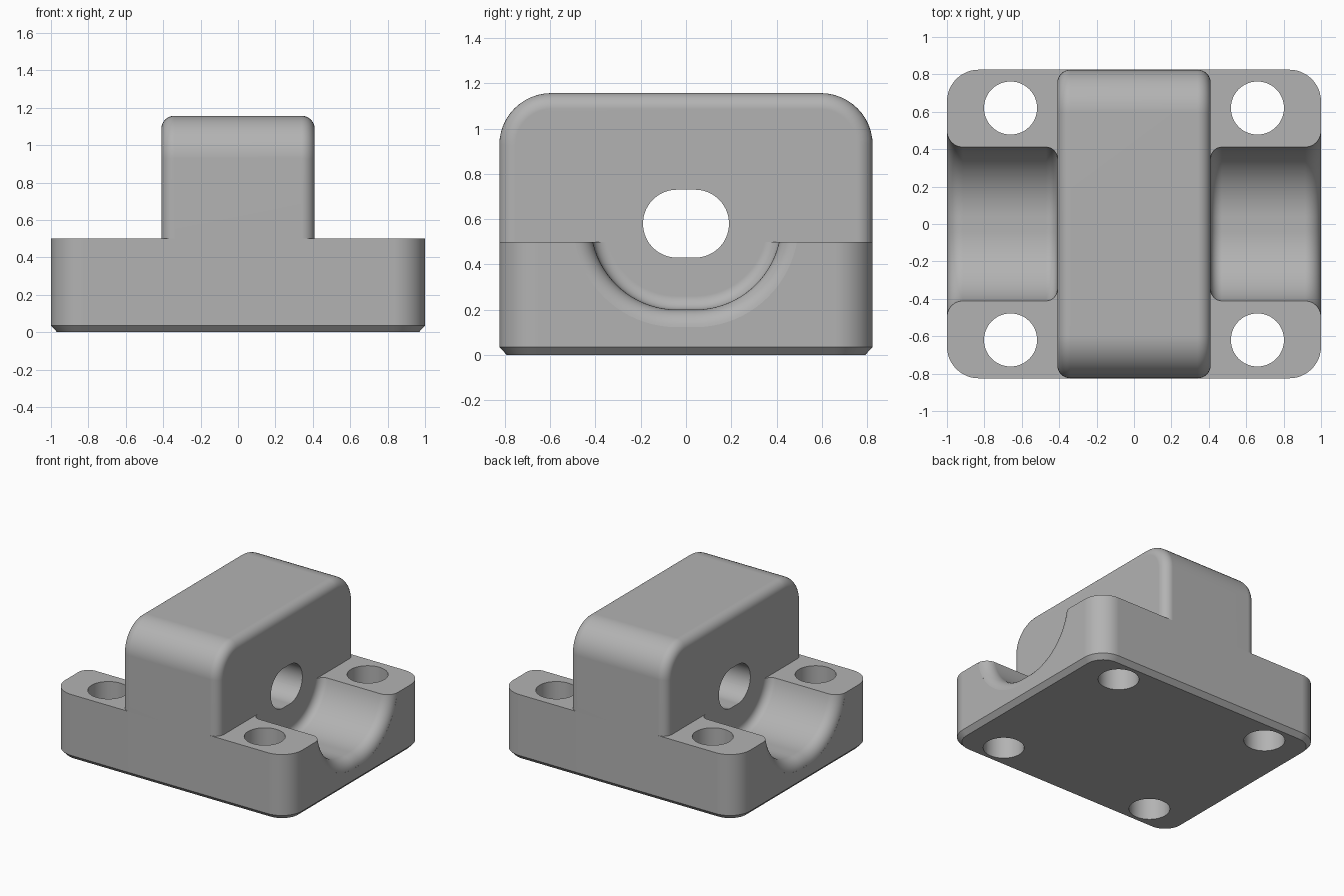
import bpy
import bmesh
from math import sin, cos, pi, radians, sqrt

if "Cube" in bpy.data.objects:
    bpy.data.objects.remove(bpy.data.objects["Cube"])

HALF_X, HALF_Y, DECK, TOP = 1.0, 0.825, 0.5, 1.157
BLOCK_X = 0.41          # half width of the upright block
BORE_Z = 0.58           # height of the slotted bore axis

grey = bpy.data.materials.new("plain_grey")
grey.use_nodes = True
colour = (0.45, 0.45, 0.45, 1)
grey.diffuse_color = colour
grey.node_tree.nodes["Principled BSDF"].inputs["Base Color"].default_value = colour


def arc(cu, cv, r, start, steps=12, sweep=pi / 2):
    return [(cu + r * cos(start + sweep * i / steps),
             cv + r * sin(start + sweep * i / steps)) for i in range(steps + 1)]


def loft(name, loops):
    """Skin matching closed loops and cap both ends."""
    bm = bmesh.new()
    rings = [[bm.verts.new(p) for p in loop] for loop in loops]
    for a, b in zip(rings, rings[1:]):
        for i in range(len(a)):
            j = (i + 1) % len(a)
            bm.faces.new((a[i], a[j], b[j], b[i]))
    bm.faces.new(rings[0])
    bm.faces.new(rings[-1])
    bmesh.ops.recalc_face_normals(bm, faces=bm.faces)
    mesh = bpy.data.meshes.new(name)
    bm.to_mesh(mesh)
    bm.free()
    mesh.materials.append(grey)
    obj = bpy.data.objects.new(name, mesh)
    bpy.context.collection.objects.link(obj)
    return obj


def slot(x, r):
    """Slotted outline across the bore axis."""
    pts = arc(0.04, BORE_Z, r, -pi / 2, 40, pi) + arc(-0.04, BORE_Z, r, pi / 2, 40, pi)
    return [(x, y, z) for y, z in pts]


def rounded_plate(z, inset):
    r = 0.17 - inset
    cx, cy = HALF_X - 0.17, HALF_Y - 0.17
    pts = []
    for k, (sx, sy) in enumerate([(1, 1), (-1, 1), (-1, -1), (1, -1)]):
        pts += arc(sx * cx, sy * cy, r, k * pi / 2)
    return [(x, y, z) for x, y in pts]


def arch(x, inset):
    """Block outline with rounded shoulders, standing on the deck."""
    r = 0.23
    cy, cz = HALF_Y - r, TOP - r
    pts = [(HALF_Y - inset, DECK)] + arc(cy, cz, r - inset, 0)
    pts += arc(-cy, cz, r - inset, pi / 2) + [(-HALF_Y + inset, DECK)]
    return [(x, y, z) for y, z in pts]


def cut(obj, cutters):
    for c in cutters:
        c.hide_render = True
        m = obj.modifiers.new("cut", "BOOLEAN")
        m.operation, m.solver, m.object = "DIFFERENCE", "EXACT", c
        bpy.context.view_layer.objects.active = obj
        bpy.ops.object.modifier_apply(modifier=m.name)


# Base plate with rounded corners and a chamfered underside
base = loft("base_plate", [rounded_plate(0, 0.033), rounded_plate(0.035, 0),
                           rounded_plate(DECK, 0)])

# Upright block with rounded edges
edge, steps = 0.07, 8
right = []
for i in range(steps + 1):
    a = pi / 2 * i / steps
    right.append((BLOCK_X - edge + edge * sin(a), edge * (1 - cos(a))))
sections = [(-x, d) for x, d in reversed(right)] + right
block = loft("upright_block", [arch(x, d) for x, d in sections])

# Slotted bore cutter through the block
bore = loft("bore_cutter", [slot(-0.6, 0.15), slot(0.6, 0.15)])

# Channel cutters: filleted at the block wall, flared at the outer end
R, inner, flare = 0.38, 0.06, 0.085
profile = []
for i in range(9):
    a = pi / 2 * i / 8
    profile.append((BLOCK_X + inner * (1 - cos(a)), R - inner + inner * sin(a)))
for i in range(11):
    a = radians(85) * i / 10
    profile.append((HALF_X - flare + flare * sin(a), R + flare * (1 - cos(a))))
profile.append((HALF_X + 0.1, profile[-1][1]))
channels = [loft("channel_cutter", [slot(s * x, r) for x, r in profile]) for s in (1, -1)]

# Mounting hole cutters
holes = []
for sx in (1, -1):
    for sy in (1, -1):
        ring = arc(sx * 0.66, sy * 0.62, 0.142, 0, 48, 2 * pi)[:-1]
        holes.append(loft("hole_cutter", [[(x, y, z) for x, y in ring] for z in (-0.1, 0.7)]))

cut(base, channels + holes + [bore])
cut(block, [bore])
for c in channels + holes + [bore]:
    bpy.data.objects.remove(c)

# Smooth the curved faces, keep flats flat
for obj in (base, block):
    bpy.ops.object.select_all(action="DESELECT")
    obj.select_set(True)
    bpy.context.view_layer.objects.active = obj
    bpy.ops.object.shade_smooth_by_angle(angle=radians(30))
    w = obj.modifiers.new("flat_normals", "WEIGHTED_NORMAL")
    w.keep_sharp = True
